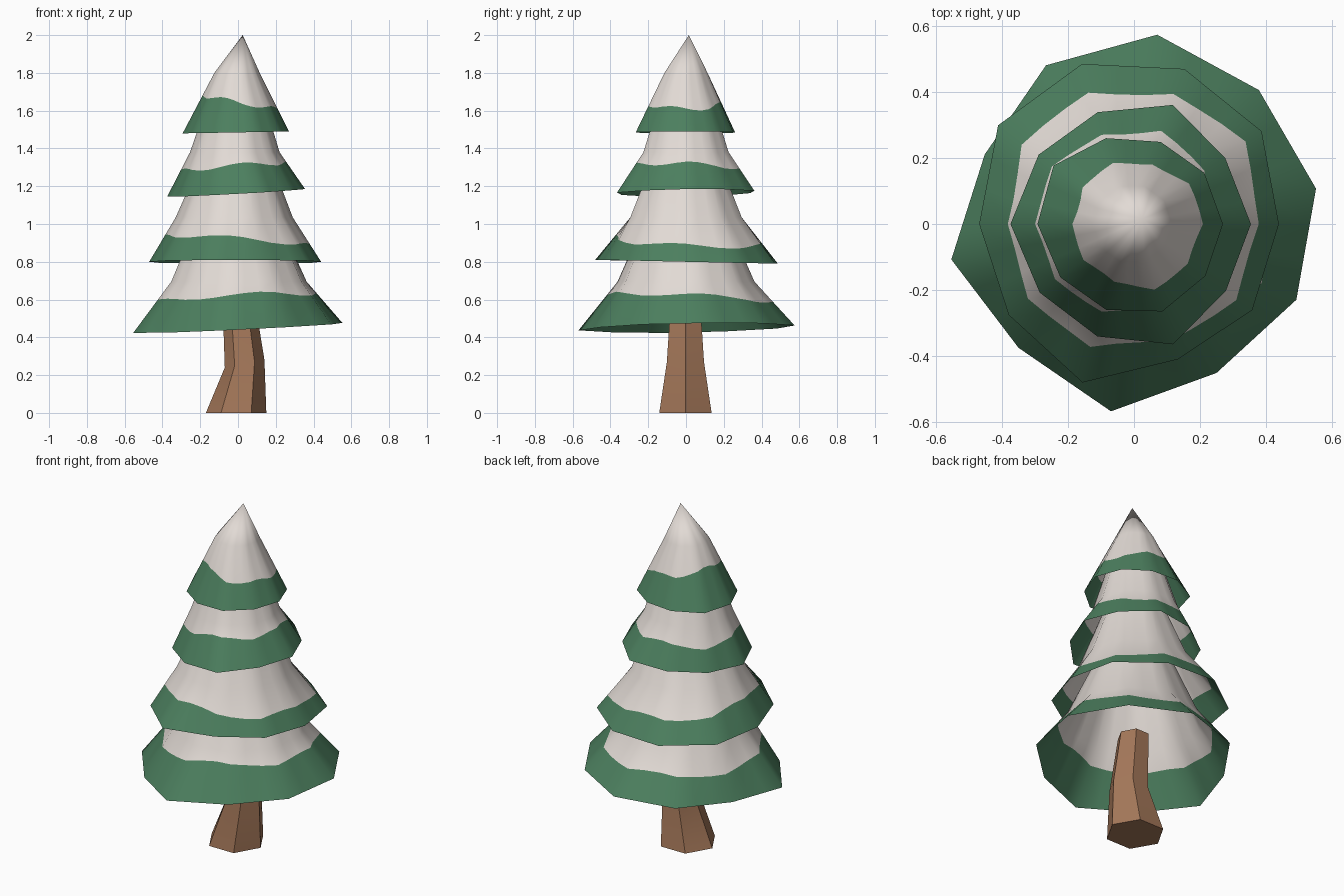
import bpy, bmesh, math
from mathutils import Vector

if "Cube" in bpy.data.objects:
    bpy.data.objects.remove(bpy.data.objects["Cube"])

SIDES, SUB = 10, 3          # ten-sided tiers, three columns per side


def material(name, rgb):
    m = bpy.data.materials.new(name)
    m.diffuse_color = (*rgb, 1)
    m.use_nodes = True
    m.node_tree.nodes["Principled BSDF"].inputs["Base Color"].default_value = m.diffuse_color
    return m


green = material("pine_green", (0.072, 0.212, 0.113))
snow = material("snow_white", (0.76, 0.705, 0.665))
brown = material("bark_brown", (0.37, 0.185, 0.10))


def skin(name, rings, mats, mat_rule, cap_bottom, cap_top):
    """Join stacked rings of points into one smooth-shaded shell."""
    bm = bmesh.new()
    vs = [[bm.verts.new(p) for p in ring] for ring in rings]
    n = len(vs[0])
    for k in range(len(vs) - 1):
        for i in range(n):
            j = (i + 1) % n
            f = bm.faces.new((vs[k][i], vs[k][j], vs[k + 1][j], vs[k + 1][i]))
            f.material_index = mat_rule(k)
    if cap_bottom:
        bm.faces.new(vs[0][::-1]).material_index = mat_rule(0)
    if cap_top:
        bm.faces.new(vs[-1]).material_index = mat_rule(len(vs) - 1)
    bmesh.ops.remove_doubles(bm, verts=bm.verts, dist=0.0005)
    me = bpy.data.meshes.new(name)
    bm.to_mesh(me)
    bm.free()
    for m in mats:
        me.materials.append(m)
    ob = bpy.data.objects.new(name, me)
    bpy.context.collection.objects.link(ob)
    bpy.ops.object.select_all(action='DESELECT')
    ob.select_set(True)
    bpy.context.view_layer.objects.active = ob
    bpy.ops.object.shade_smooth_by_angle(angle=math.radians(50))


def ring(radii, start, cx, cy, z, tilt_x=0.0, tilt_y=0.0):
    """Ten-sided ring with each side split into columns."""
    corners = []
    for i, r in enumerate(radii):
        a = math.radians(start + 36 * i)
        c, s = math.cos(a), math.sin(a)
        corners.append(Vector((cx + r * c, cy + r * s, z + tilt_x * c + tilt_y * s)))
    return [corners[i].lerp(corners[(i + 1) % SIDES], k / SUB)
            for i in range(SIDES) for k in range(SUB)]


def tier(name, start, radii, rim, snowline, mid, top, phase):
    low = ring(radii, start, 0, 0, *rim)
    bend = ring([mid[0]] * SIDES, start, mid[1], 0, mid[2])
    high = ring([top[0]] * SIDES, start, top[1], top[2], top[3])
    # wavy edge between the green rim and the snow
    edge = []
    for p, q in zip(low, bend):
        a = math.atan2(p.y, p.x)
        z = (snowline[0] + snowline[1] * math.cos(a) + snowline[2] * math.sin(a)
             + 0.012 * math.sin(4 * a + phase))
        edge.append(p.lerp(q, (z - p.z) / (q.z - p.z)))
    skin(name, [low, edge, bend, high], [green, snow],
         lambda k: 0 if k == 0 else 1, False, top[0] > 0)


# Four overlapping branch tiers, open underneath
tier("bottom_tier", 11,
     [.563, .556, .579, .551, .50, .565, .514, .573, .517, .544],
     (.45, .025, .01), (.605, .02, -.02), (.365, .005, .695), (.23, 0, 0, 1.0), 0.5)
tier("lower_middle_tier", 0,
     [.44, .479, .495, .511, .51, .47, .47, .506, .432, .444],
     (.80, 0, -.01), (.91, -.025, -.015), (.31, -.02, 1.035), (.18, -.01, 0, 1.35), 2.0)
tier("upper_middle_tier", 0,
     [.355, .342, .38, .357, .358, .375, .354, .359, .384, .345],
     (1.165, .02, .005), (1.30, .02, -.01), (.237, -.017, 1.38), (.14, -.01, 0, 1.68), 1.0)
tier("top_tier", 0,
     [.27, .264, .262, .274, .302, .293, .276, .274, .279, .268],
     (1.485, .005, 0), (1.645, -.035, 0), (.12, -.005, 1.8), (0, .025, .015, 2.0), 3.0)

# Six-sided bent trunk: radius, y stretch, centre x, height, tilt
trunk = []
for r, sy, cx, z, tilt in [(.16, 1, -.01, 0, 0), (.105, 1.08, .035, .26, .02),
                           (.085, 1.05, .003, .60, 0)]:
    angles = [math.radians(60 * i) for i in range(6)]
    trunk.append([Vector((cx + r * math.cos(a), r * sy * math.sin(a) - .003,
                          z + tilt * math.cos(a))) for a in angles])
skin("trunk", trunk, [brown], lambda k: 0, True, True)
